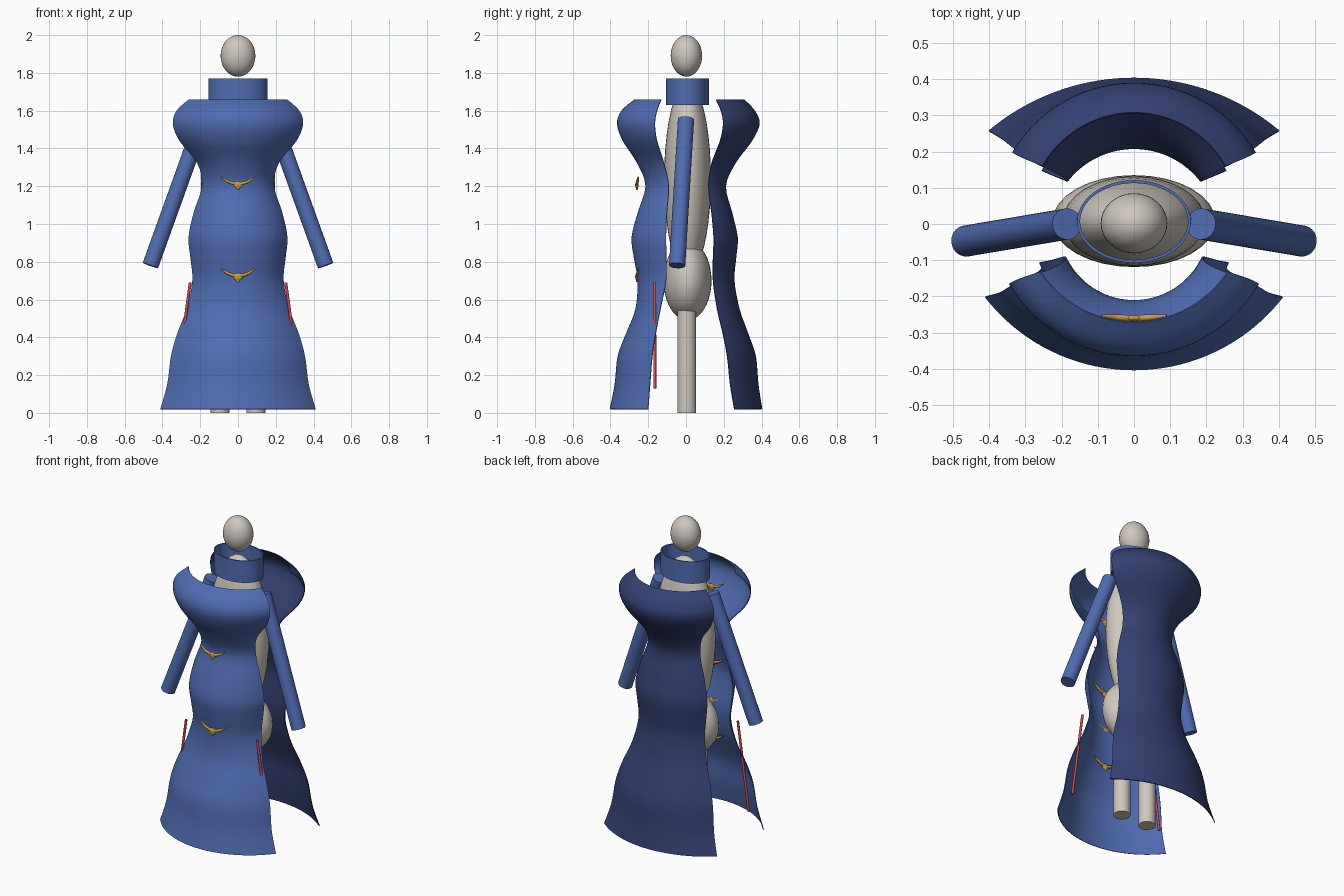
import bpy, bmesh, math
from mathutils import Vector, Matrix

if "Cube" in bpy.data.objects:
    bpy.data.objects.remove(bpy.data.objects["Cube"])


def material(name, rgb):
    m = bpy.data.materials.new(name)
    m.diffuse_color = (*rgb, 1)
    m.use_nodes = True
    m.node_tree.nodes["Principled BSDF"].inputs["Base Color"].default_value = m.diffuse_color
    return m


BLUE = material("blue cloth", (0.08, 0.15, 0.44))
NAVY = material("navy cloth", (0.035, 0.052, 0.17))
BODY = material("pale grey", (0.62, 0.57, 0.52))
GOLD = material("gold", (0.58, 0.34, 0.07))
RED = material("red", (0.62, 0.07, 0.09))


def finish(name, bm, mat, angle=40):
    bmesh.ops.recalc_face_normals(bm, faces=bm.faces)
    me = bpy.data.meshes.new(name)
    bm.to_mesh(me)
    bm.free()
    me.materials.append(mat)
    ob = bpy.data.objects.new(name, me)
    bpy.context.collection.objects.link(ob)
    bpy.ops.object.select_all(action='DESELECT')
    ob.select_set(True)
    bpy.context.view_layer.objects.active = ob
    bpy.ops.object.shade_smooth_by_angle(angle=math.radians(angle))
    return ob


def add_ball(bm, centre, radii):
    mat = Matrix.Translation(centre) @ Matrix.Diagonal((*radii, 1))
    bmesh.ops.create_uvsphere(bm, u_segments=32, v_segments=20, radius=1, matrix=mat)


def add_rod(bm, a, b, r1, r2=None, segments=32):
    a, b = Vector(a), Vector(b)
    rot = (b - a).to_track_quat('Z', 'Y').to_matrix().to_4x4()
    bmesh.ops.create_cone(bm, cap_ends=True, segments=segments, radius1=r1,
                          radius2=r1 if r2 is None else r2, depth=(b - a).length,
                          matrix=Matrix.Translation((a + b) / 2) @ rot)


def ball(name, centre, radii, mat):
    bm = bmesh.new()
    add_ball(bm, centre, radii)
    finish(name, bm, mat)


def rod(name, a, b, r, mat):
    bm = bmesh.new()
    add_rod(bm, a, b, r)
    finish(name, bm, mat)


# Dress outline: height, half width, front middle/edge depth, back middle/edge depth
OUTLINE = [
    (0.02, 0.412, 0.404, 0.202, 0.404, 0.258),
    (0.15, 0.375, 0.378, 0.192, 0.384, 0.236),
    (0.30, 0.355, 0.362, 0.180, 0.370, 0.220),
    (0.42, 0.322, 0.318, 0.162, 0.330, 0.197),
    (0.55, 0.272, 0.268, 0.137, 0.284, 0.167),
    (0.70, 0.242, 0.257, 0.107, 0.257, 0.145),
    (0.82, 0.252, 0.276, 0.105, 0.266, 0.145),
    (0.93, 0.262, 0.288, 0.107, 0.274, 0.148),
    (1.06, 0.235, 0.256, 0.102, 0.245, 0.137),
    (1.20, 0.192, 0.215, 0.092, 0.212, 0.120),
    (1.32, 0.215, 0.258, 0.117, 0.262, 0.137),
    (1.44, 0.310, 0.335, 0.155, 0.350, 0.182),
    (1.53, 0.345, 0.365, 0.166, 0.390, 0.198),
    (1.60, 0.325, 0.342, 0.155, 0.365, 0.187),
    (1.66, 0.260, 0.272, 0.132, 0.308, 0.160),
]


def smooth_rows(rows, steps=4):
    """Catmull-Rom interpolation through the outline rows."""
    out = []
    last = len(rows) - 1
    for i in range(last):
        p0, p1, p2, p3 = (rows[max(0, min(last, i + k))] for k in (-1, 0, 1, 2))
        for s in range(steps):
            t = s / steps
            out.append([0.5 * (2 * b + (c - a) * t + (2 * a - 5 * b + 4 * c - d) * t * t
                               + (3 * b - a - 3 * c + d) * t ** 3)
                        for a, b, c, d in zip(p0, p1, p2, p3)])
    return out + [list(rows[-1])]


def panel(name, side, column, width, mat, n=36):
    """Curved sheet; each row is a circular arc through both edges and the middle."""
    bm = bmesh.new()
    grid = []
    for row in smooth_rows(OUTLINE):
        z, w, mid, edge = row[0], row[1] * width, row[column], row[column + 1]
        sag = mid - edge
        r = (w * w + sag * sag) / (2 * sag)
        half = math.atan2(w, r - sag)
        ring = []
        for j in range(n + 1):
            a = half * (2 * j / n - 1)
            ring.append(bm.verts.new((r * math.sin(a), side * (mid - r + r * math.cos(a)), z)))
        grid.append(ring)
    for lo, hi in zip(grid, grid[1:]):
        for j in range(n):
            f = (lo[j], lo[j + 1], hi[j + 1], hi[j])
            bm.faces.new(f if side < 0 else f[::-1])
    # Thin cloth, thickened inwards
    bm.normal_update()
    inner = [[v.co - v.normal * 0.005 for v in ring] for ring in grid]
    ins = [[bm.verts.new(c) for c in ring] for ring in inner]
    for lo, hi in zip(ins, ins[1:]):
        for j in range(n):
            bm.faces.new((lo[j], hi[j], hi[j + 1], lo[j + 1]))
    rim = lambda g: g[0] + [r[-1] for r in g[1:]] + g[-1][-2::-1] + [r[0] for r in g[-2:0:-1]]
    a, b = rim(grid), rim(ins)
    for i in range(len(a)):
        k = (i + 1) % len(a)
        bm.faces.new((a[i], a[k], b[k], b[i]))
    finish(name, bm, mat)


panel("front_panel", -1, 2, 1.0, BLUE)
panel("back_panel", 1, 4, 0.975, NAVY)

# Mannequin body
ball("head", (0, 0.002, 1.89), (0.092, 0.083, 0.11), BODY)
ball("torso", (0, 0.008, 1.24), (0.197, 0.124, 0.51), BODY)
ball("hips", (0, 0.008, 0.70), (0.225, 0.127, 0.21), BODY)

# Legs, sleeves and red side trims
for s, label in ((-1, "left"), (1, "right")):
    rod(label + "_leg", (s * 0.095, 0.004, 0.0), (s * 0.095, 0.004, 0.62), 0.05, BODY)
    rod(label + "_sleeve", (s * 0.185, 0.0, 1.555), (s * 0.464, -0.047, 0.78), 0.043, BLUE)
    rod(label + "_side_trim", (s * 0.253, -0.165, 0.69), (s * 0.33, -0.165, 0.13), 0.0075, RED)

# Standing collar, an open oval tube
bm = bmesh.new()
seg = 48
rings = [[bm.verts.new((rx * math.cos(2 * math.pi * i / seg),
                        0.007 + ry * math.sin(2 * math.pi * i / seg), z)) for i in range(seg)]
         for rx, ry, z in ((0.157, 0.114, 1.63), (0.157, 0.114, 1.77),
                           (0.149, 0.106, 1.77), (0.149, 0.106, 1.63))]
for k in range(4):
    p, q = rings[k], rings[(k + 1) % 4]
    for i in range(seg):
        j = (i + 1) % seg
        bm.faces.new((p[i], p[j], q[j], q[i]))
finish("collar", bm, BLUE)

# Winged clasps down the front
for n, z in enumerate((1.45, 1.207, 0.964, 0.72, 0.477)):
    bm = bmesh.new()
    add_ball(bm, (0, -0.26, z), (0.024, 0.009, 0.02))
    add_ball(bm, (0, -0.26, z - 0.016), (0.01, 0.006, 0.012))
    for s in (-1, 1):
        add_rod(bm, (s * 0.01, -0.26, z + 0.004), (s * 0.05, -0.258, z + 0.016), 0.009, 0.008, 12)
        add_rod(bm, (s * 0.05, -0.258, z + 0.016), (s * 0.09, -0.253, z + 0.042), 0.008, 0.003, 12)
    finish("clasp_%d" % (n + 1), bm, GOLD)
